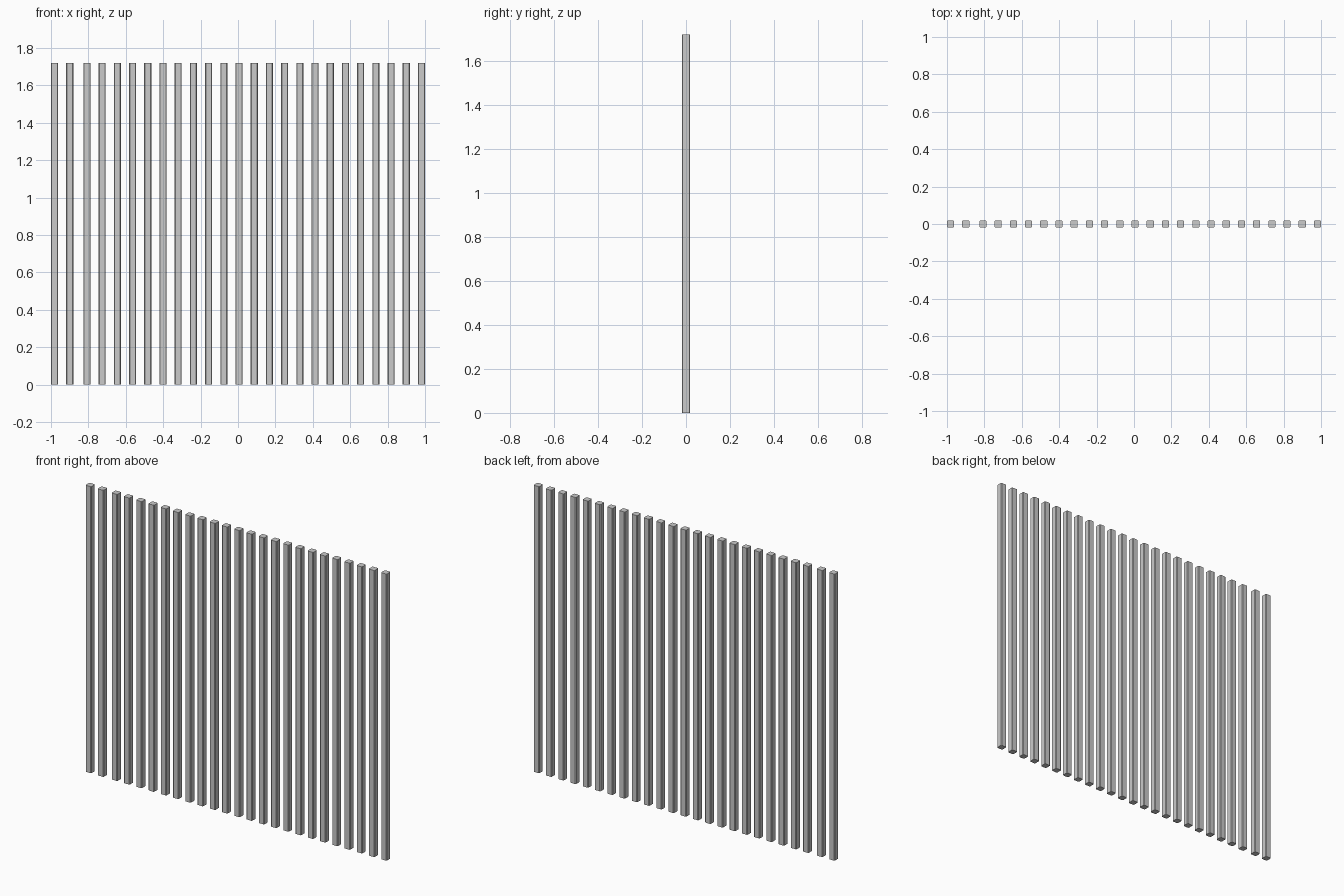
import bpy, bmesh

if "Cube" in bpy.data.objects:
    bpy.data.objects.remove(bpy.data.objects["Cube"])

WIDTH, HEIGHT = 0.038, 1.72
CHAMFER = 0.004
PITCH = 0.0813
END = 1 - WIDTH / 2


def slat_mesh():
    # square bar with chamfered upright edges
    bm = bmesh.new()
    bmesh.ops.create_cube(bm, size=1)
    for v in bm.verts:
        v.co = (v.co.x * WIDTH, v.co.y * WIDTH, (v.co.z + 0.5) * HEIGHT)
    upright = [e for e in bm.edges if abs(e.verts[0].co.z - e.verts[1].co.z) > 1]
    bmesh.ops.bevel(bm, geom=upright, offset=CHAMFER, segments=1, affect='EDGES')
    mesh = bpy.data.meshes.new("slat")
    bm.to_mesh(mesh)
    bm.free()
    return mesh


# 23 evenly spaced slats from the right, then a pair set off by a wider gap
positions = [END - i * PITCH for i in range(23)] + [-END + PITCH, -END]
mesh = slat_mesh()
for i, x in enumerate(sorted(positions)):
    slat = bpy.data.objects.new(f"slat_{i + 1:02d}", mesh)
    slat.location.x = x
    bpy.context.collection.objects.link(slat)
